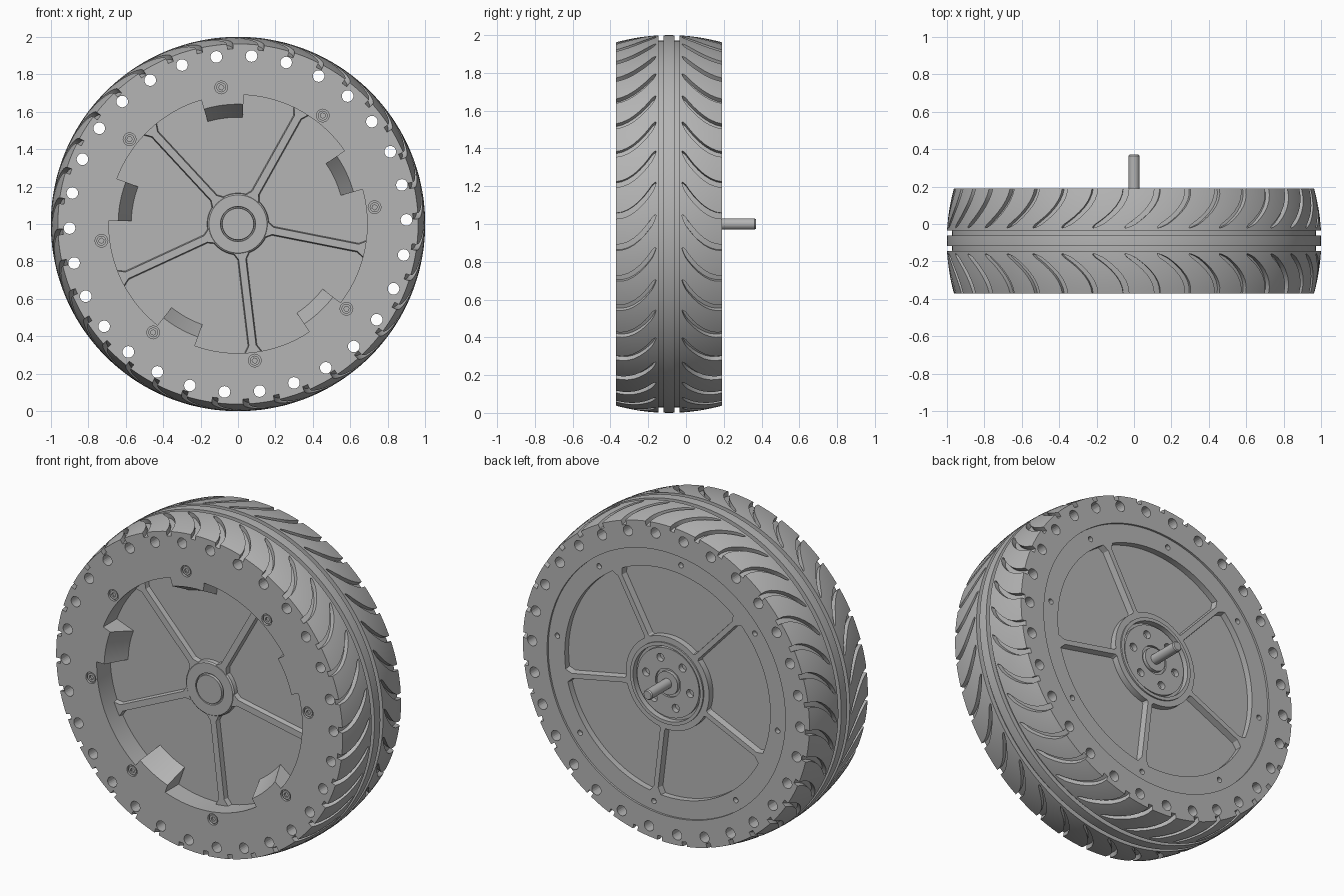
import bpy, bmesh, math

if "Cube" in bpy.data.objects:
    bpy.data.objects.remove(bpy.data.objects["Cube"], do_unlink=True)

MID, FRONT, BACK = -0.09, -0.37, 0.19      # tyre centre plane and side faces
TURN = 2 * math.pi
SEG = 144

grey = bpy.data.materials.new("plain grey")
grey.use_nodes = True
grey.diffuse_color = (0.46, 0.46, 0.46, 1)
bsdf = next(n for n in grey.node_tree.nodes if n.type == 'BSDF_PRINCIPLED')
bsdf.inputs["Base Color"].default_value = (0.46, 0.46, 0.46, 1)
bsdf.inputs["Roughness"].default_value = 0.6


def polar(r, a, y):
    """Point at radius r, clockwise angle a from the top, depth y."""
    return (r * math.sin(a), y, 1 + r * math.cos(a))


def finish(name, bm, smooth=True):
    bmesh.ops.remove_doubles(bm, verts=bm.verts, dist=1e-5)
    bmesh.ops.recalc_face_normals(bm, faces=bm.faces)
    mesh = bpy.data.meshes.new(name)
    bm.to_mesh(mesh)
    bm.free()
    ob = bpy.data.objects.new(name, mesh)
    bpy.context.collection.objects.link(ob)
    mesh.materials.append(grey)
    if smooth:
        smooth_object(ob)
    return ob


def select(ob):
    bpy.ops.object.select_all(action='DESELECT')
    ob.select_set(True)
    bpy.context.view_layer.objects.active = ob


def smooth_object(ob):
    select(ob)
    bpy.ops.object.shade_smooth_by_angle(angle=math.radians(30))


def sweep(bm, profile, start=0.0, span=TURN, n=SEG):
    """Turn a profile of (radius, depth) points about the wheel axis."""
    full = span >= TURN - 1e-6
    rings = []
    for i in range(n if full else n + 1):
        a = start + span * i / n
        rings.append([bm.verts.new(polar(r, a, y)) for r, y in profile])
    m = len(profile)
    edges = m - 1 if profile[0][0] == profile[-1][0] == 0 else m
    for i in range(n):
        p, q = rings[i], rings[(i + 1) % len(rings)]
        for j in range(edges):
            k = (j + 1) % m
            bm.faces.new((p[j], p[k], q[k], q[j]))
    if not full:
        bm.faces.new(rings[0])
        bm.faces.new(rings[-1])


def turned(name, profile, n=SEG):
    bm = bmesh.new()
    sweep(bm, profile, n=n)
    return finish(name, bm)


def pin(bm, r, a, radius, y0, y1, n=20, phase=0.0):
    """Small cylinder along the axle direction."""
    cx, _, cz = polar(r, a, 0)
    loops = []
    for y in (y0, y1):
        loops.append([bm.verts.new((cx + radius * math.cos(phase + TURN * i / n), y,
                                    cz + radius * math.sin(phase + TURN * i / n)))
                      for i in range(n)])
    for i in range(n):
        k = (i + 1) % n
        bm.faces.new((loops[0][i], loops[0][k], loops[1][k], loops[1][i]))
    bm.faces.new(loops[0])
    bm.faces.new(loops[1])


def cut(ob, bm):
    """Subtract a set of pins from an object."""
    cutter = finish("hole_cutter", bm, smooth=False)
    cutter.hide_render = True
    mod = ob.modifiers.new("holes", 'BOOLEAN')
    mod.operation, mod.solver, mod.object = 'DIFFERENCE', 'EXACT', cutter
    select(ob)
    bpy.ops.object.modifier_apply(modifier=mod.name)
    bpy.data.objects.remove(cutter, do_unlink=True)
    smooth_object(ob)


def crown(y):
    return 1 - 0.038 * ((y - MID) / 0.28) ** 2


# Tyre body with the ring of through holes
GROOVE = 0.027
ys = [FRONT + (BACK - FRONT) * i / 12 for i in range(13)]
tyre = turned("tyre_body", [(0.8, FRONT)] + [(crown(y) - GROOVE, y) for y in ys] + [(0.8, BACK)])
bm = bmesh.new()
for i in range(30):
    pin(bm, 0.9, math.radians(4.6 + 12 * i), 0.031, -0.5, 0.3)
cut(tyre, bm)

# Centre rib of the tread
turned("tread_centre_rib", [(0.95, -0.118), (0.999, -0.118), (1, MID), (0.999, -0.062), (0.95, -0.062)])

# Curved tread blocks on both sides; the gaps between them are the grooves
COUNT, STEPS = 36, 6
PITCH = TURN / COUNT
stations = [0, 0.06, 0.075, 0.1, 0.15, 0.22, 0.32, 0.44, 0.58, 0.72, 0.86, 1]


def groove(t):
    centre = 0.2 * (1 - (1 - t) ** 2) - 0.07
    half = 0.022 * math.sqrt(min(1, max(0, t - 0.06) / 0.09)) - 0.006 * t * (t > 0.06)
    return centre, max(half, 0)


for side, label in ((-1, "front"), (1, "back")):
    bm = bmesh.new()
    for b in range(COUNT):
        top, low = [], []
        for t in stations:
            y = MID + side * (0.055 + 0.225 * t)
            c, h = groove(t)
            angles = [c + h + b * PITCH + (PITCH - 2 * h) * s / STEPS for s in range(STEPS + 1)]
            top.append([bm.verts.new(polar(crown(y), a, y)) for a in angles])
            low.append([bm.verts.new(polar(crown(y) - GROOVE - 0.004, a, y)) for a in angles])
        last = len(stations) - 1
        for i in range(last):
            for s in range(STEPS):
                for g in (top, low):
                    bm.faces.new((g[i][s], g[i][s + 1], g[i + 1][s + 1], g[i + 1][s]))
            if stations[i] >= 0.06:
                for s in (0, STEPS):
                    bm.faces.new((top[i][s], top[i + 1][s], low[i + 1][s], low[i][s]))
        for s in range(STEPS):
            for i in (0, last):
                bm.faces.new((top[i][s], top[i][s + 1], low[i][s + 1], low[i][s]))
    finish(label + "_tread_blocks", bm)

# Rim with a deep front dish and a shallow back dish
PLATE, BACK_FLOOR, BACK_RIM = -0.24, 0.14, 0.178
rim = turned("rim", [(0, PLATE), (0.69, PLATE), (0.69, FRONT), (0.8, FRONT),
                     (0.8, BACK_RIM), (0.69, BACK_RIM), (0.69, BACK_FLOOR), (0, BACK_FLOOR)])
SCREWS = [math.radians(-7 + 45 * i) for i in range(8)]
bm = bmesh.new()
for a in SCREWS:
    pin(bm, 0.735, a, 0.034, FRONT - 0.05, FRONT + 0.015)
    pin(bm, 0.745, a, 0.016, BACK_RIM - 0.03, BACK_RIM + 0.05)
cut(rim, bm)

# Socket-head screws sitting in the front counterbores
bm = bmesh.new()
for a in SCREWS:
    pin(bm, 0.735, a, 0.026, FRONT + 0.004, FRONT + 0.03)
screws = finish("rim_screws", bm)
bm = bmesh.new()
for a in SCREWS:
    pin(bm, 0.735, a, 0.014, FRONT - 0.02, FRONT + 0.016, n=6, phase=a)
cut(screws, bm)

# Sloped tabs inside the front opening
bm = bmesh.new()
for i in range(5):
    sweep(bm, [(0.692, FRONT), (0.64, FRONT), (0.57, PLATE), (0.692, PLATE)],
          math.radians(-16.5 + 72 * i), math.radians(19), 10)
finish("rim_tabs", bm)


def spokes(name, r0, r1, width, base, face):
    """Five straight ribs with slightly drafted, flared sides."""
    bm = bmesh.new()
    for i in range(5):
        a = math.radians(29.2 + 72 * i)
        loops = []
        for y, grow in ((base, 0.004), (face, -0.003)):
            loop = []
            for r, w in ((r0, 0.03), (r0 + 0.05, 0), (r1 - 0.04, 0), (r1, 0.025)):
                loop.append((r, width / 2 + w + grow))
            outline = loop + [(r, -w) for r, w in reversed(loop)]
            loops.append([bm.verts.new((r * math.sin(a) + w * math.cos(a), y,
                                        1 + r * math.cos(a) - w * math.sin(a))) for r, w in outline])
        for j in range(8):
            k = (j + 1) % 8
            bm.faces.new((loops[0][j], loops[0][k], loops[1][k], loops[1][j]))
        bm.faces.new(loops[0])
        bm.faces.new(loops[1])
    finish(name, bm)


spokes("front_spokes", 0.14, 0.693, 0.044, PLATE + 0.01, PLATE - 0.03)
spokes("back_spokes", 0.24, 0.693, 0.036, BACK_FLOOR - 0.01, BACK_RIM)

# Front hub with a round cap set in a thin groove
turned("front_hub", [(0, -0.278), (0.084, -0.278), (0.086, -0.262), (0.092, -0.262), (0.094, -0.272),
                     (0.155, -0.272), (0.163, -0.265), (0.166, PLATE + 0.01), (0, PLATE + 0.01)], 72)

# Back hub: outer ring, groove, bolt disc and centre boss
hub = turned("back_hub", [(0, 0.12), (0.28, 0.12), (0.28, BACK_RIM), (0.245, BACK_RIM), (0.245, 0.187),
                          (0.225, 0.187), (0.225, 0.152), (0.208, 0.152), (0.208, 0.172), (0.085, 0.172),
                          (0.085, 0.16), (0.07, 0.16), (0.07, 0.18), (0, 0.18)], 72)
bm = bmesh.new()
for i in range(6):
    pin(bm, 0.15, math.radians(20 + 60 * i), 0.024, 0.135, 0.25)
cut(hub, bm)

# Axle stub with a small chamfer
turned("axle", [(0, 0.1), (0.03, 0.1), (0.03, 0.363), (0.025, 0.37), (0, 0.37)], 32)
bpy.ops.object.select_all(action='DESELECT')
